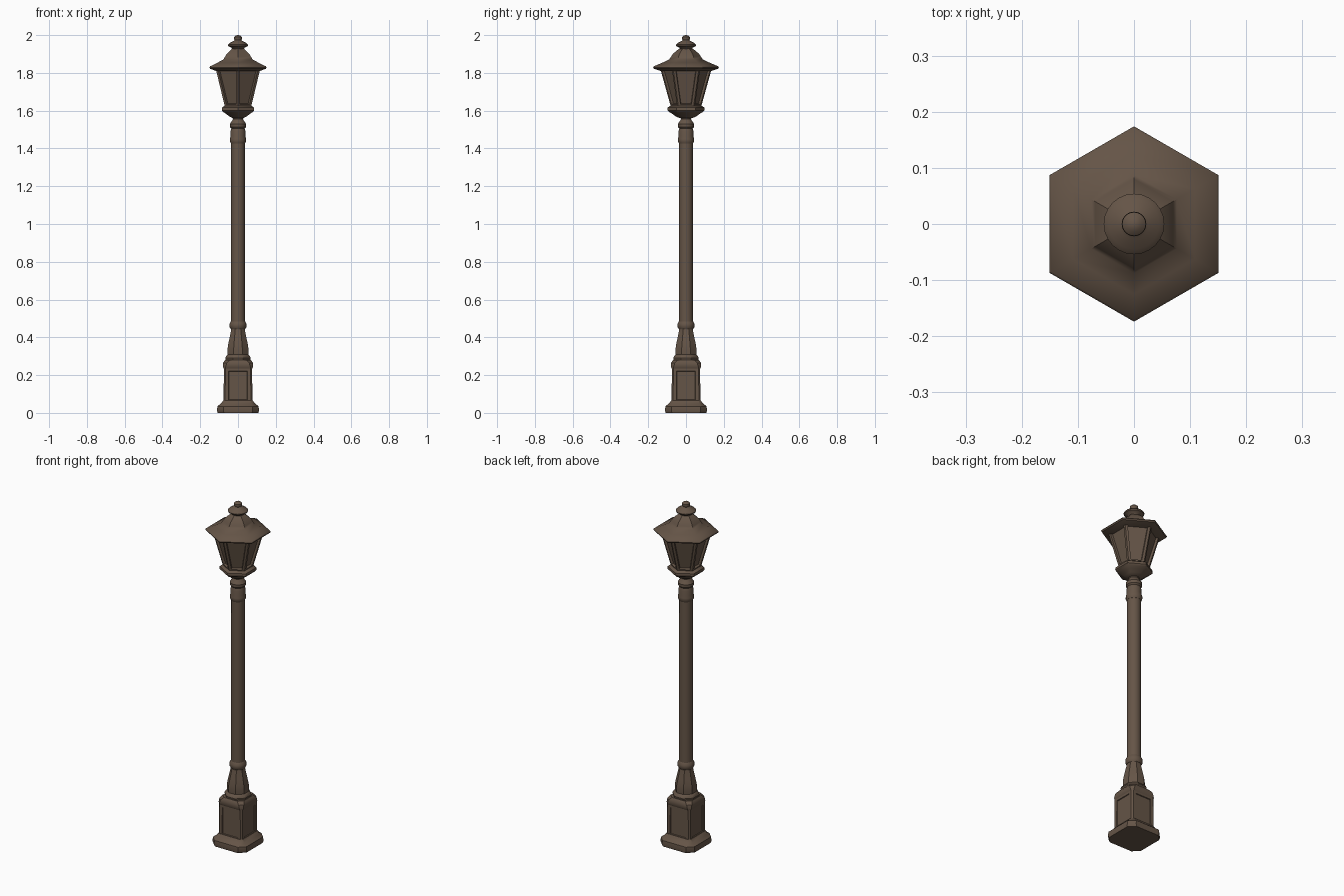
import bpy, bmesh, math

if "Cube" in bpy.data.objects:
    bpy.data.objects.remove(bpy.data.objects["Cube"], do_unlink=True)

iron = bpy.data.materials.new("aged_bronze")
iron.use_nodes = True
colour = (0.13, 0.09, 0.063, 1)
iron.diffuse_color = colour
bsdf = iron.node_tree.nodes["Principled BSDF"]
bsdf.inputs["Base Color"].default_value = colour
bsdf.inputs["Roughness"].default_value = 0.8


def polygon(sides, turn=0.0):
    """Section for a regular polygon; size is the corner radius."""
    def section(r, _):
        angles = [turn + 2 * math.pi * i / sides for i in range(sides)]
        return [(r * math.cos(a), r * math.sin(a)) for a in angles]
    return section


def chamfered_square(h, c):
    """Section for a square of half width h with corners cut by c."""
    pts = []
    for i in range(4):
        a = i * math.pi / 2
        for x, y in ((h, -(h - c)), (h, h - c)):
            pts.append((x * math.cos(a) - y * math.sin(a),
                        x * math.sin(a) + y * math.cos(a)))
    return pts


def loft(name, rings, section, panel=None, smooth=35):
    """Skin (size, height, chamfer) rings; optionally sink a panel in tall faces."""
    bm = bmesh.new()
    loops = []
    for ring in rings:
        cut = ring[2] if len(ring) > 2 else 0
        loops.append([bm.verts.new((x, y, ring[1])) for x, y in section(ring[0], cut)])
    n = len(loops[0])
    for low, high in zip(loops, loops[1:]):
        for i in range(n):
            j = (i + 1) % n
            bm.faces.new((low[i], low[j], high[j], high[i]))
    bm.faces.new(loops[0][::-1])
    bm.faces.new(loops[-1])
    bm.normal_update()
    if panel:
        border, depth = panel
        wide = [f for f in bm.faces
                if abs(f.normal.z) < 0.5 and f.calc_area() > 0.01]
        bmesh.ops.inset_individual(bm, faces=wide, thickness=border, use_even_offset=True)
        bmesh.ops.inset_individual(bm, faces=wide, thickness=0.003, depth=-depth)
    mesh = bpy.data.meshes.new(name)
    bm.to_mesh(mesh)
    bm.free()
    mesh.materials.append(iron)
    obj = bpy.data.objects.new(name, mesh)
    bpy.context.collection.objects.link(obj)
    bpy.ops.object.select_all(action="DESELECT")
    obj.select_set(True)
    bpy.context.view_layer.objects.active = obj
    bpy.ops.object.shade_smooth_by_angle(angle=math.radians(smooth))
    return obj


hexagon = polygon(6, math.pi / 2)
octagon = polygon(8, math.pi / 8)
circle = polygon(24)

# Square pedestal: foot, panelled box and collar
loft("pedestal_foot", [(0.108, 0, 0.035), (0.111, 0.012, 0.033), (0.109, 0.035, 0.033),
                       (0.09, 0.05, 0.02), (0.078, 0.066, 0.01)], chamfered_square)
loft("pedestal_box", [(0.076, 0.05, 0.008), (0.075, 0.24, 0.008)],
     chamfered_square, panel=(0.018, 0.004))
loft("pedestal_collar", [(0.075, 0.235, 0.01), (0.08, 0.245, 0.015),
                         (0.079, 0.265, 0.02), (0.068, 0.28, 0.025)], chamfered_square)

# Stepped base and vase below the pole
loft("lower_vase", [(0.07, 0.275), (0.073, 0.29), (0.067, 0.302), (0.059, 0.308),
                    (0.06, 0.33), (0.058, 0.355), (0.05, 0.39), (0.042, 0.425),
                    (0.038, 0.447)], octagon)
loft("lower_ring", [(0.038, 0.443), (0.045, 0.455), (0.045, 0.472), (0.037, 0.485)], circle)

# Pole and its capital
loft("pole", [(0.037, 0.44), (0.036, 1.45)], circle)
loft("capital", [(0.037, 1.425), (0.043, 1.437), (0.043, 1.45), (0.039, 1.465),
                 (0.04, 1.49), (0.035, 1.505), (0.042, 1.513), (0.043, 1.53),
                 (0.033, 1.545), (0.027, 1.555), (0.032, 1.572)], circle)

# Hexagonal lantern: cup, sill, tapered panes between posts, roof
loft("lantern_cup", [(0.032, 1.56), (0.055, 1.57), (0.072, 1.583), (0.09, 1.593),
                     (0.099, 1.602), (0.098, 1.616), (0.082, 1.626)], hexagon)
loft("lantern_panes", [(0.08, 1.62), (0.137, 1.825)], hexagon, panel=(0.013, 0.012))
loft("lantern_roof", [(0.135, 1.81), (0.17, 1.822), (0.174, 1.829), (0.17, 1.835),
                      (0.125, 1.854), (0.088, 1.872), (0.08, 1.885), (0.068, 1.902),
                      (0.048, 1.919), (0.032, 1.93), (0.03, 1.94)], hexagon)

# Finial with flange and knob
loft("finial", [(0.03, 1.925), (0.036, 1.934), (0.052, 1.942), (0.054, 1.949),
                (0.045, 1.958), (0.026, 1.967), (0.018, 1.973), (0.022, 1.981),
                (0.021, 1.99), (0.013, 1.997), (0.004, 2.0)], circle)
